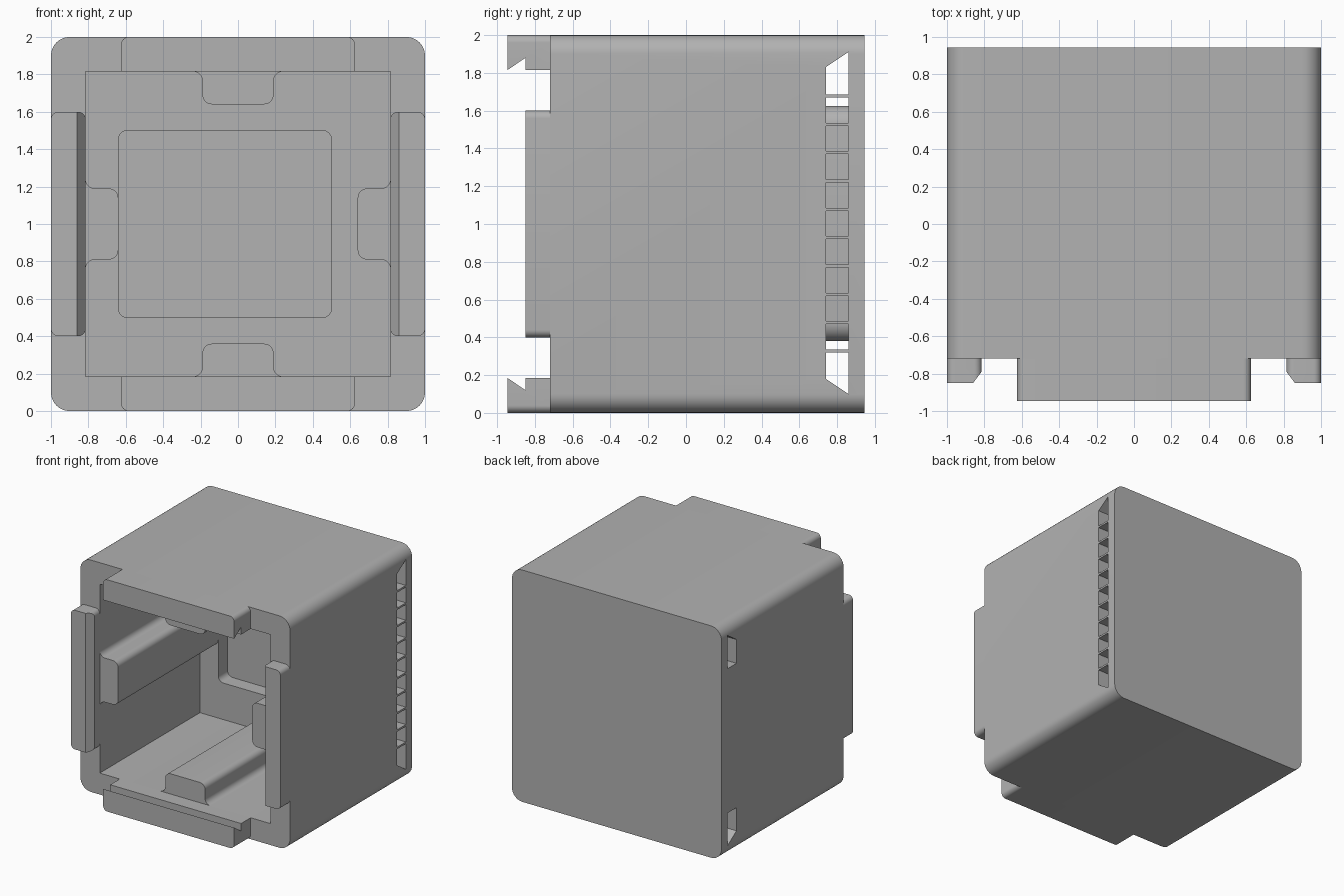
import bpy, bmesh, math
from mathutils import Vector

if "Cube" in bpy.data.objects:
    bpy.data.objects.remove(bpy.data.objects["Cube"])

grey = bpy.data.materials.new("plain grey")
grey.use_nodes = True
GREY = (0.445, 0.445, 0.445, 1)
grey.diffuse_color = GREY
grey.node_tree.nodes["Principled BSDF"].inputs["Base Color"].default_value = GREY


def fillet(corners, steps=8):
    """Round each (u, v, radius) corner of a closed outline."""
    out = []
    for i, (u, v, r) in enumerate(corners):
        p = Vector((u, v))
        if r == 0:
            out.append(p)
            continue
        d1 = (Vector(corners[i - 1][:2]) - p).normalized()
        d2 = (Vector(corners[(i + 1) % len(corners)][:2]) - p).normalized()
        centre = p + (d1 + d2) * r
        for k in range(steps + 1):
            a = k / steps * math.pi / 2
            out.append(centre - d2 * r * math.cos(a) - d1 * r * math.sin(a))
    return out


def rect(u0, u1, v0, v1, r=(0, 0, 0, 0)):
    """Rounded rectangle; radii run from low-low, anticlockwise."""
    return fillet([(u0, v0, r[0]), (u1, v0, r[1]), (u1, v1, r[2]), (u0, v1, r[3])])


def prism(name, outline, axis, a, b):
    """Extrude an outline along x (outline in y, z) or y (outline in x, z)."""
    bm = bmesh.new()
    place = (lambda p, d: (d, p[0], p[1])) if axis == "x" else (lambda p, d: (p[0], d, p[1]))
    face = bm.faces.new([bm.verts.new(place(p, a)) for p in outline])
    geom = bmesh.ops.extrude_face_region(bm, geom=[face])["geom"]
    move = Vector((b - a, 0, 0)) if axis == "x" else Vector((0, b - a, 0))
    bmesh.ops.translate(bm, vec=move, verts=[g for g in geom if isinstance(g, bmesh.types.BMVert)])
    bmesh.ops.recalc_face_normals(bm, faces=bm.faces)
    mesh = bpy.data.meshes.new(name)
    bm.to_mesh(mesh)
    bm.free()
    mesh.materials.append(grey)
    obj = bpy.data.objects.new(name, mesh)
    bpy.context.collection.objects.link(obj)
    return obj


def select(obj):
    bpy.ops.object.select_all(action="DESELECT")
    obj.select_set(True)
    bpy.context.view_layer.objects.active = obj


def cut(obj, tool, mode="DIFFERENCE"):
    """Apply a boolean and discard the tool."""
    select(obj)
    mod = obj.modifiers.new("cut", "BOOLEAN")
    mod.operation, mod.solver, mod.object = mode, "EXACT", tool
    bpy.ops.object.modifier_apply(modifier=mod.name)
    bpy.data.objects.remove(tool)


def smooth(obj):
    select(obj)
    bpy.ops.object.shade_smooth_by_angle(angle=math.radians(25))


FRONT, BACK, TIP = -0.72, 0.945, -0.945
INNER = 0.815

# Outer housing
housing = prism("housing", rect(-1, 1, 0, 2, (0.1,) * 4), "y", FRONT, BACK)

# Main cavity, its outline leaving one guide rib on each wall
side = [(-INNER, INNER, 0), (-0.19, INNER, 0.05), (-0.19, 0.64, 0.05),
        (0.19, 0.64, 0.05), (0.19, INNER, 0.05)]
outline = []
for turn in range(4):
    outline += side
    side = [(v, -u, r) for u, v, r in side]
cavity = prism("cavity", [(p.x, p.y + 1) for p in fillet(outline)], "y", FRONT - 0.1, 0.645)
cut(housing, cavity)

# Shallow pocket in the inner back wall
cut(housing, prism("pocket", rect(-0.64, 0.5, 0.5, 1.5, (0.05,) * 4), "y", 0.5, 0.77))

# Air duct across the back, wrapping around a solid boss
duct = prism("duct", [(0.74, 0.18), (0.86, 0.1), (0.86, 1.91), (0.74, 1.83)], "x", -1.1, 1.1)
cut(duct, prism("boss", rect(-1.2, 0.62, 0.38, 1.625, (0, 0.1, 0.1, 0)), "y", 0.6, 1))
cut(housing, duct)
smooth(housing)

# Vent fins on the right side
for i in range(10):
    z = 0.328 + 0.15 * i
    prism(f"vent_fin_{i + 1}", rect(0.74, 0.86, z - 0.008, z + 0.008), "x", 0.8, 1)

# Hooked tongues at top and bottom
hook = [(FRONT, 0), (TIP, 0), (TIP, 0.185), (-0.85, 0.12), (-0.85, 0.185), (FRONT, 0.185)]
for name, flip in (("bottom_tongue", False), ("top_tongue", True)):
    radii = (0, 0, 0.04, 0.04) if flip else (0.04, 0.04, 0, 0)
    z0, z1 = (2 - 0.185, 2) if flip else (0, 0.185)
    tongue = prism(name, rect(-0.625, 0.625, z0, z1, radii), "y", TIP, FRONT)
    profile = [(y, 2 - z if flip else z) for y, z in hook]
    cut(tongue, prism("hook", profile, "x", -1, 1), "INTERSECT")
    smooth(tongue)

# Chamfered tabs on the left and right
for name, s in (("left_tab", 1), ("right_tab", -1)):
    x0, x1 = sorted((s * INNER, s))
    tab = prism(name, rect(x0, x1, 0.4, 1.6, (0.04,) * 4), "y", -0.85, FRONT)
    wedge = prism("wedge", rect(0, 1, 0.3, 1.7), "y", -1, -0.5)
    # Slide the wedge's far side so that it slopes across the inner front edge
    for v in wedge.data.vertices:
        far = v.co.x > 0.5
        y = v.co.y
        slope = 0.86 + (y + 0.85) * (INNER - 0.86) / 0.06
        v.co.x = s * (slope if far else 0.5)
    bm = bmesh.new()
    bm.from_mesh(wedge.data)
    bmesh.ops.recalc_face_normals(bm, faces=bm.faces)
    bm.to_mesh(wedge.data)
    bm.free()
    cut(tab, wedge)
    smooth(tab)
